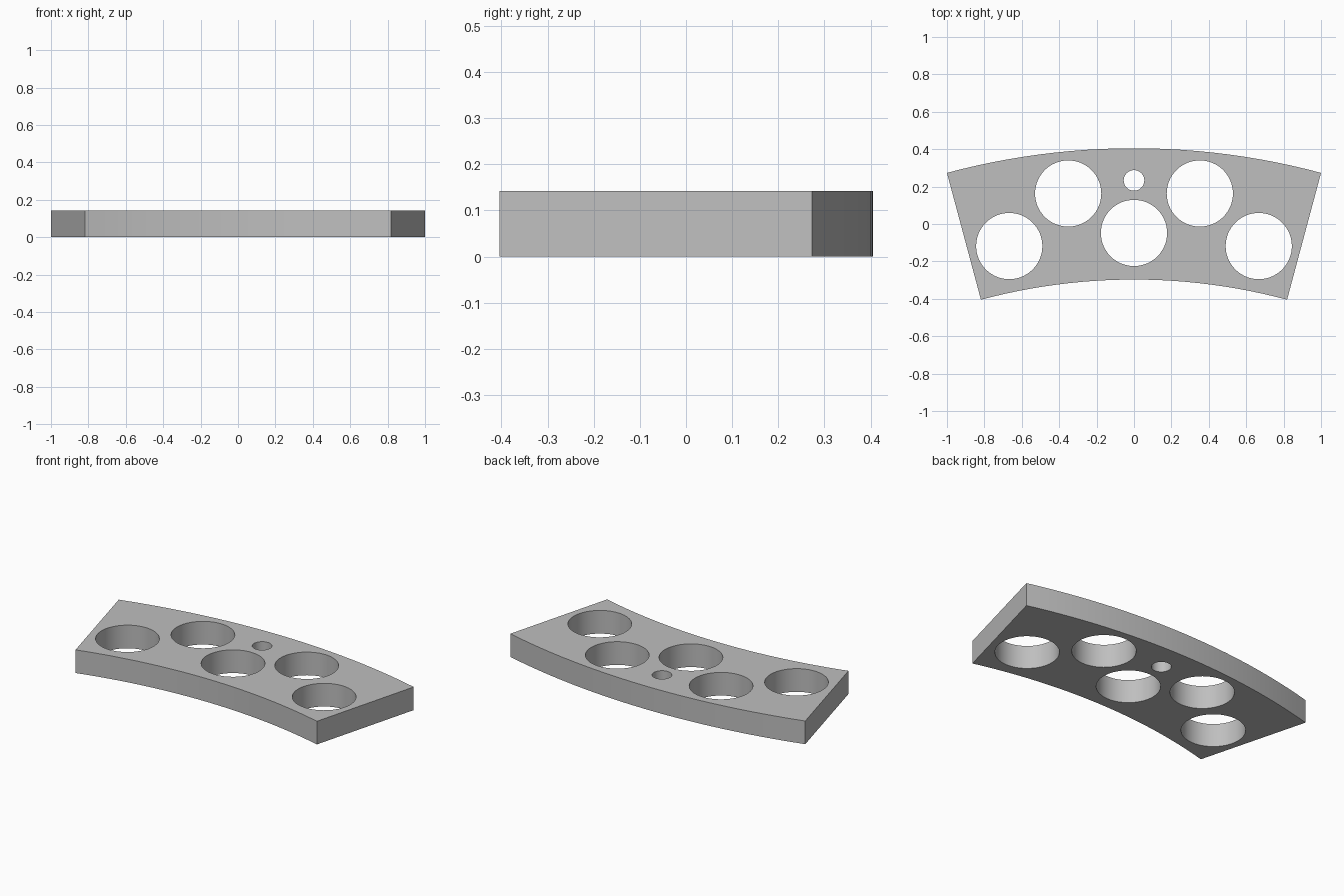
import bpy
import bmesh
from math import sin, cos, radians
from mathutils import Matrix

cube = bpy.data.objects.get("Cube")
if cube:
    bpy.data.objects.remove(cube, do_unlink=True)

THICK = 0.142
OUTER, INNER = 3.864, 3.162          # arc radii sharing one centre
CENTRE_Y = 0.405 - OUTER
HALF_ANGLE = radians(15)
ARC_STEPS = 24

# Single plain grey
grey = bpy.data.materials.new("plain grey")
grey.use_nodes = True
colour = (0.52, 0.52, 0.52, 1)
grey.diffuse_color = colour
grey.node_tree.nodes["Principled BSDF"].inputs["Base Color"].default_value = colour


def add_object(name, bm):
    mesh = bpy.data.meshes.new(name)
    bm.to_mesh(mesh)
    bm.free()
    mesh.materials.append(grey)
    obj = bpy.data.objects.new(name, mesh)
    bpy.context.collection.objects.link(obj)
    return obj


def arc(radius):
    angles = [HALF_ANGLE * (2 * i / ARC_STEPS - 1) for i in range(ARC_STEPS + 1)]
    return [(radius * sin(a), CENTRE_Y + radius * cos(a), 0) for a in angles]


# Curved plate: ring segment outline, extruded upward
bm = bmesh.new()
outline = arc(INNER) + arc(OUTER)[::-1]
base = bm.faces.new([bm.verts.new(p) for p in outline])
top = bmesh.ops.extrude_face_region(bm, geom=[base])["geom"]
bmesh.ops.translate(bm, vec=(0, 0, THICK),
                    verts=[v for v in top if isinstance(v, bmesh.types.BMVert)])
bmesh.ops.recalc_face_normals(bm, faces=bm.faces)
plate = add_object("curved_plate", bm)

# Through holes: mirrored pairs, a central large hole and a small pin hole
BIG, SMALL = 0.177, 0.055
holes = [(0, -0.048, BIG), (0, 0.233, SMALL)]
for side in (-1, 1):
    holes += [(side * 0.352, 0.163, BIG), (side * 0.667, -0.118, BIG)]

bm = bmesh.new()
for x, y, radius in holes:
    bmesh.ops.create_cone(bm, cap_ends=True, segments=64, radius1=radius, radius2=radius,
                          depth=THICK * 3, matrix=Matrix.Translation((x, y, THICK / 2)))
cutter = add_object("hole_cutter", bm)
cutter.hide_render = True

# Cut the holes, then discard the cutter
cut = plate.modifiers.new("holes", 'BOOLEAN')
cut.operation = 'DIFFERENCE'
cut.solver = 'EXACT'
cut.object = cutter
bpy.ops.object.select_all(action='DESELECT')
bpy.context.view_layer.objects.active = plate
plate.select_set(True)
bpy.ops.object.modifier_apply(modifier=cut.name)
bpy.data.objects.remove(cutter, do_unlink=True)

bpy.ops.object.shade_smooth_by_angle(angle=radians(30))
